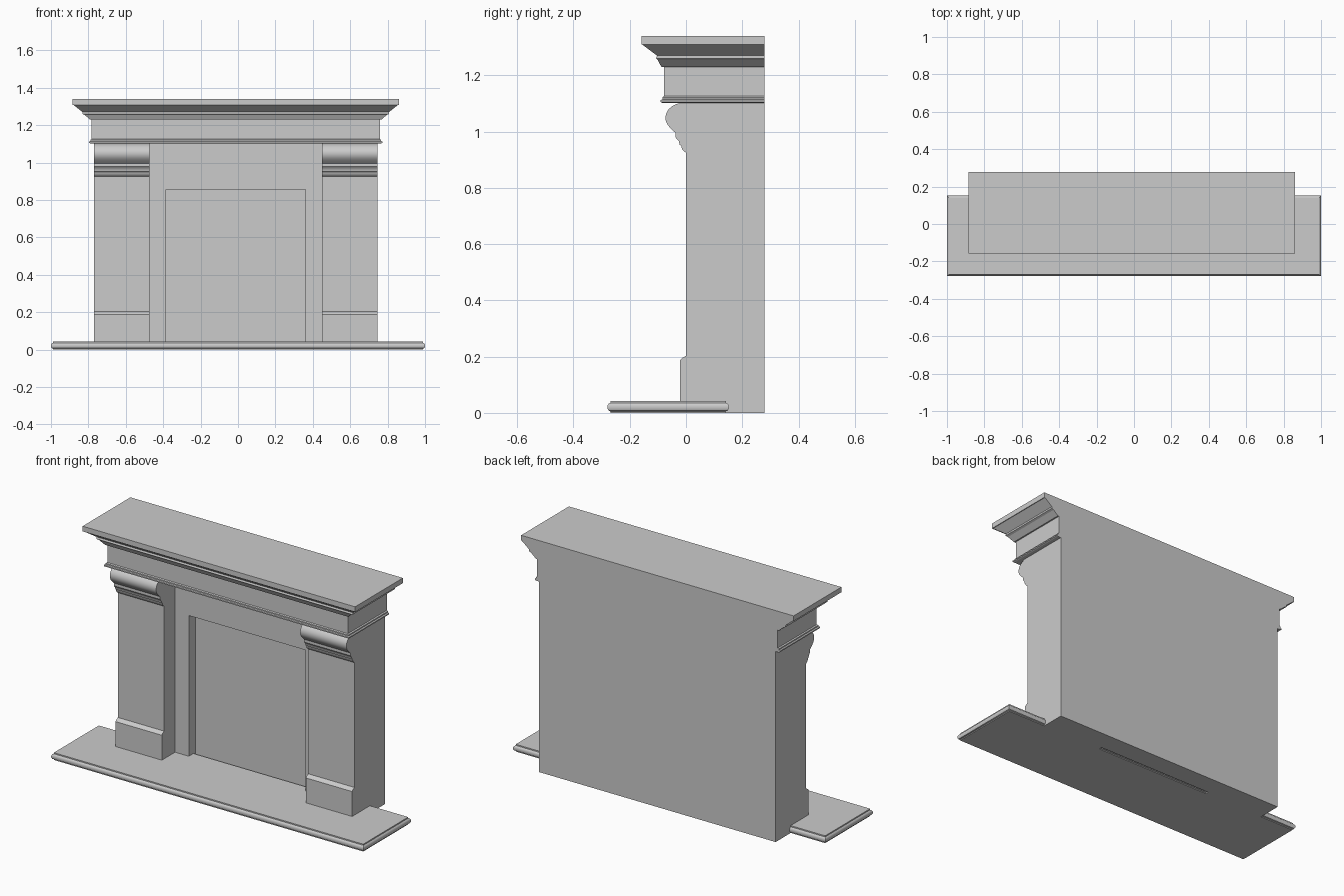
import bpy, bmesh, math

if "Cube" in bpy.data.objects:
    bpy.data.objects.remove(bpy.data.objects["Cube"])

CX = -0.012      # surround sits slightly left of the hearth centre
BACK = 0.279     # flat wall plane
TOP = 1.102      # underside of the frieze


def finish(name, bm, smooth=False):
    bmesh.ops.recalc_face_normals(bm, faces=bm.faces)
    me = bpy.data.meshes.new(name)
    bm.to_mesh(me)
    bm.free()
    ob = bpy.data.objects.new(name, me)
    bpy.context.collection.objects.link(ob)
    if smooth:
        bpy.context.view_layer.objects.active = ob
        ob.select_set(True)
        bpy.ops.object.shade_smooth_by_angle(angle=math.radians(35))
        ob.select_set(False)
    return ob


def loft(name, rings, smooth=False):
    """Stack rectangles (x0, x1, y0, y1, z) into one moulded solid."""
    bm = bmesh.new()
    loops = [[bm.verts.new(p) for p in
              ((x0, y0, z), (x1, y0, z), (x1, y1, z), (x0, y1, z))]
             for x0, x1, y0, y1, z in rings]
    for a, b in zip(loops, loops[1:]):
        for i in range(4):
            j = (i + 1) % 4
            bm.faces.new((a[i], a[j], b[j], b[i]))
    bm.faces.new(loops[0])
    bm.faces.new(loops[-1])
    return finish(name, bm, smooth)


def extrude(name, points, vec, smooth=False):
    """Extrude a closed outline along vec."""
    bm = bmesh.new()
    face = bm.faces.new([bm.verts.new(p) for p in points])
    out = bmesh.ops.extrude_face_region(bm, geom=[face])
    verts = [v for v in out["geom"] if isinstance(v, bmesh.types.BMVert)]
    bmesh.ops.translate(bm, verts=verts, vec=vec)
    return finish(name, bm, smooth)


# Hearth slab with a rounded edge and small fillets
edge = [(0.011, 0.0), (0.011, 0.005), (0.004, 0.008), (0.0, 0.015), (0.0, 0.026),
        (0.004, 0.033), (0.010, 0.036), (0.010, 0.043)]
loft("hearth", [(-1 + i, 1 - i, -0.279 + i, 0.152 - i, z) for i, z in edge], True)

# Pilasters with plinth block and scrolled corbel, profile as (y, z)
profile = [(BACK, 0), (-0.021, 0), (-0.021, 0.187), (-0.015, 0.194), (0, 0.203),
           (0, 0.925), (-0.008, 0.931), (-0.014, 0.938), (-0.017, 0.950),
           (-0.023, 0.953), (-0.025, 0.965), (-0.032, 0.973), (-0.037, 0.979),
           (-0.037, 0.995), (-0.047, 1.004), (-0.057, 1.014), (-0.066, 1.025),
           (-0.072, 1.039), (-0.073, 1.053), (-0.070, 1.066), (-0.062, 1.079),
           (-0.050, 1.090), (-0.036, 1.097), (-0.020, TOP), (BACK, TOP)]
for side, x in (("left", CX - 0.757), ("right", CX + 0.461)):
    extrude("pilaster_" + side, [(x, y, z) for y, z in profile], (0.296, 0, 0), True)

# Inner surround framing the firebox opening
outline = [(-0.461, 0), (-0.373, 0), (-0.373, 0.857), (0.373, 0.857),
           (0.373, 0), (0.461, 0), (0.461, TOP), (-0.461, TOP)]
extrude("opening_surround", [(CX + x, 0.10, z) for x, z in outline], (0, 0.06, 0))

# Back panel closing the opening
loft("back_panel", [(CX - 0.461, CX + 0.461, 0.16, BACK, z) for z in (0, TOP)])

# Frieze, bead moulding, cornice and shelf, rings as (half width, front y, z)
mantel = [(0.777, -0.084, TOP), (0.784, -0.090, 1.105), (0.784, -0.090, 1.112),
          (0.777, -0.084, 1.115), (0.777, -0.084, 1.122), (0.770, -0.078, 1.126),
          (0.770, -0.078, 1.229), (0.778, -0.087, 1.229), (0.808, -0.101, 1.255),
          (0.820, -0.107, 1.260), (0.820, -0.103, 1.270), (0.868, -0.155, 1.309),
          (0.872, -0.158, 1.309), (0.872, -0.158, 1.339)]
loft("mantel_shelf", [(CX - w, CX + w, y, BACK, z) for w, y, z in mantel])
